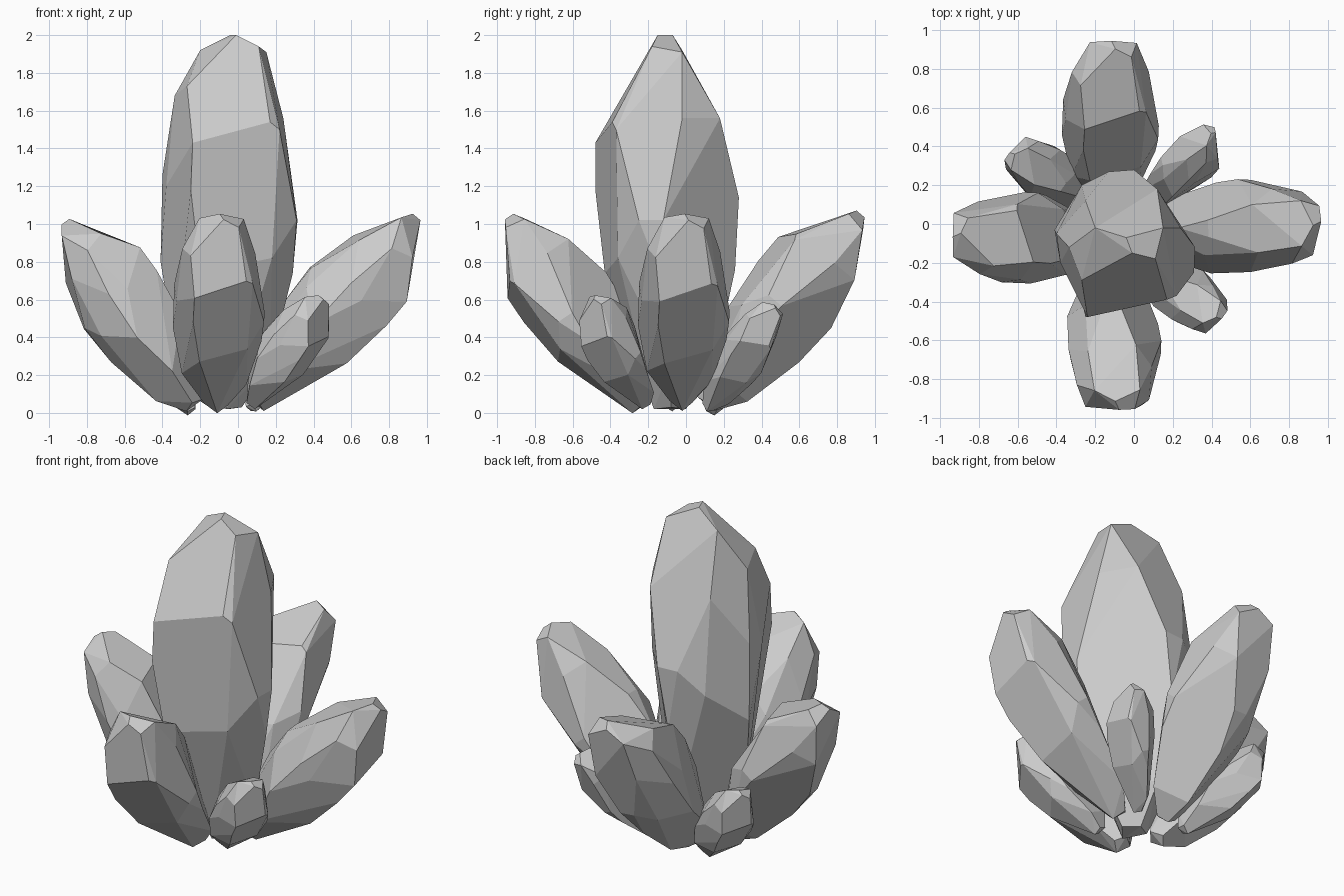
import bpy, bmesh
from math import radians, cos, sin
from mathutils import Matrix, Vector

if "Cube" in bpy.data.objects:
    bpy.data.objects.remove(bpy.data.objects["Cube"])

# One faceted crystal: corner points from tip to root, wrapped in a convex hull
CORNERS = [
    (-.04, -.07, 2), (-.01, -.15, 2), (.11, -.18, 1.94), (.15, -.02, 1.91), (.02, .06, 1.79),
    (-.2, -.02, 1.92), (-.27, -.29, 1.73), (-.24, -.48, 1.43), (-.25, -.48, 1.18),
    (.17, -.39, 1.54), (.22, -.37, 1.5), (.2, -.2, 1.66), (-.335, -.12, 1.68), (-.25, .12, 1.56),
    (.24, -.02, 1.56), (.12, .18, 1.56), (-.4, -.05, 1.26), (-.38, -.2, 1.2), (-.41, -.03, .8),
    (.315, -.12, 1.02), (.31, -.25, 1.02), (.29, -.14, .74), (0, .28, 1.14), (-.13, .27, 1.14),
    (-.06, .26, .76), (-.27, .2, 1), (-.2, -.43, .74), (.18, -.36, .82),
    (-.34, -.1, .38), (.17, -.08, .25), (-.12, -.25, .22), (-.05, .15, .25),
    (-.16, -.08, .05), (-.06, -.17, .02), (.02, -.08, .03), (-.05, .0, .02)]
TIP = Vector((-.03, -.08, 2))


def crystal(name, tip, azimuth=0, tilt=0, spin=0, wide=1, tall=1):
    """Scale, spin and lean the crystal, placing its tip at a given point."""
    a = radians(azimuth)
    lean = Matrix.Rotation(radians(tilt), 4, Vector((-sin(a), cos(a), 0)))
    m = (Matrix.Translation(tip) @ lean @ Matrix.Rotation(radians(spin), 4, 'Z')
         @ Matrix.Diagonal((wide, wide, tall, 1)) @ Matrix.Translation(-TIP))
    bm = bmesh.new()
    for c in CORNERS:
        bm.verts.new(c)
    bmesh.ops.convex_hull(bm, input=bm.verts[:])
    loose = [v for v in bm.verts if not v.link_faces]
    bmesh.ops.delete(bm, geom=loose, context='VERTS')
    # merge nearly flat triangles into larger facets
    bmesh.ops.dissolve_limit(bm, angle_limit=radians(9), verts=bm.verts[:], edges=bm.edges[:])
    bm.transform(m)
    bmesh.ops.recalc_face_normals(bm, faces=bm.faces[:])
    mesh = bpy.data.meshes.new(name)
    bm.to_mesh(mesh)
    bm.free()
    obj = bpy.data.objects.new(name, mesh)
    bpy.context.collection.objects.link(obj)
    return obj


# Tall upright crystal
crystal("center_crystal", TIP)

# Four leaning crystals
crystal("front_crystal", (-.09, -.92, 1.05), -90, 34, 0, .67, .62)
crystal("right_crystal", (.93, 0, 1.05), 0, 40, 90, .67, .66)
crystal("back_crystal", (-.11, .94, 1.04), 90, 40, 0, .69, .655)
crystal("left_crystal", (-.93, -.06, 1.0), 180, 36, 90, .65, .60)

# Three small crystals between them
crystal("small_front_right_crystal", (.43, -.48, .62), -38, 38, 50, .42, .37)
crystal("small_back_right_crystal", (.40, .47, .57), 46, 41, 90, .36, .37)
crystal("small_back_left_crystal", (-.62, .36, .57), 147, 38, 230, .41, .36)
